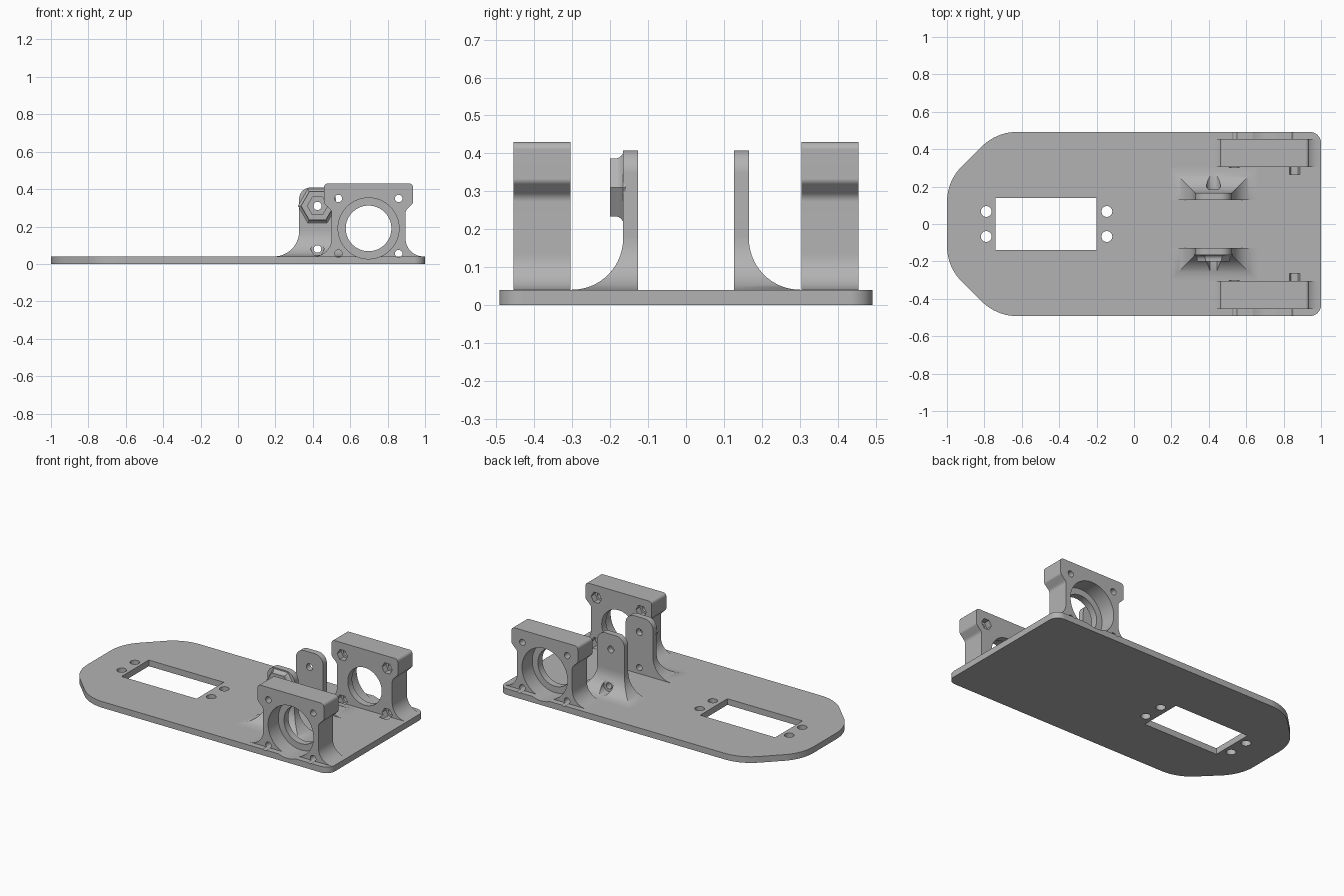
import bpy, bmesh, math
from mathutils import Vector

cube = bpy.data.objects.get("Cube")
if cube:
    bpy.data.objects.remove(cube, do_unlink=True)

grey = bpy.data.materials.new("plain_grey")
grey.use_nodes = True
COLOUR = (0.45, 0.45, 0.45, 1)
grey.diffuse_color = COLOUR
grey.node_tree.nodes["Principled BSDF"].inputs["Base Color"].default_value = COLOUR


def rounded(corners, steps=10):
    """Outline from (x, y, radius) corners, filleting each one."""
    out = []
    n = len(corners)
    for i, (x, y, r) in enumerate(corners):
        p = Vector((x, y))
        if r == 0:
            out.append(p)
            continue
        a = (Vector(corners[i - 1][:2]) - p).normalized()
        b = (Vector(corners[(i + 1) % n][:2]) - p).normalized()
        half = a.angle(b) / 2
        centre = p + (a + b).normalized() * (r / math.sin(half))
        start = p + a * (r / math.tan(half)) - centre
        end = p + b * (r / math.tan(half)) - centre
        for k in range(steps + 1):
            t = k / steps
            total = math.pi - 2 * half
            w0 = math.sin((1 - t) * total) / math.sin(total)
            w1 = math.sin(t * total) / math.sin(total)
            out.append(centre + start * w0 + end * w1)
    return out


def ngon(x, y, r, sides=48):
    return [Vector((x + r * math.cos(math.tau * i / sides),
                    y + r * math.sin(math.tau * i / sides))) for i in range(sides)]


def loft(name, rings):
    """Closed solid through rings of equal point count."""
    bm = bmesh.new()
    loops = [[bm.verts.new(p) for p in ring] for ring in rings]
    for low, high in zip(loops, loops[1:]):
        for i in range(len(low)):
            j = (i + 1) % len(low)
            bm.faces.new((low[i], low[j], high[j], high[i]))
    bm.faces.new(loops[0])
    bm.faces.new(loops[-1])
    bmesh.ops.recalc_face_normals(bm, faces=bm.faces)
    mesh = bpy.data.meshes.new(name)
    bm.to_mesh(mesh)
    bm.free()
    mesh.materials.append(grey)
    obj = bpy.data.objects.new(name, mesh)
    bpy.context.collection.objects.link(obj)
    return obj


def upright(name, outline, z0, z1):
    return loft(name, [[(p.x, p.y, z) for p in outline] for z in (z0, z1)])


def sideways(name, outline, y0, y1):
    return loft(name, [[(p.x, y, p.y) for p in outline] for y in (y0, y1)])


def cut(cutter, *targets):
    cutter.hide_render = True
    for obj in targets:
        mod = obj.modifiers.new("cut", 'BOOLEAN')
        mod.operation = 'DIFFERENCE'
        mod.solver = 'EXACT'
        mod.object = cutter
        bpy.context.view_layer.update()
        graph = bpy.context.evaluated_depsgraph_get()
        result = bpy.data.meshes.new_from_object(obj.evaluated_get(graph))
        obj.modifiers.clear()
        obj.data = result
    bpy.data.objects.remove(cutter, do_unlink=True)


# Base plate with a servo window and its screw holes
W = 0.4925
TOP = 0.04
plate = upright("base_plate", rounded([
    (1, -W, 0.06), (1, W, 0.06), (-0.735, W, 0.27), (-1, 0.23, 0.27),
    (-1, -0.23, 0.27), (-0.735, -W, 0.27)]), 0, TOP)
window = [Vector(p) for p in ((-0.74, -0.14), (-0.2, -0.14), (-0.2, 0.14), (-0.74, 0.14))]
cut(upright("cutter", window, -0.1, 0.1), plate)
for x in (-0.79, -0.145):
    for y in (-0.067, 0.067):
        cut(upright("cutter", ngon(x, y, 0.029, 32), -0.1, 0.1), plate)

parts = [plate]
MX, MZ = 0.698, 0.19      # motor axis
TX, TZ = 0.425, 0.31      # tab axis
FILLET = 0.135

for side, label in ((-1, "front"), (1, "back")):
    # Motor mount: wide head, narrow waist, flared foot
    half = [(0.198 + 0.095, 0.01, 0), (0.198 + 0.095, TOP, 0), (0.198, TOP, 0.0949),
            (0.198, 0.285, 0.03), (0.238, 0.325, 0.02), (0.238, 0.43, 0.02)]
    outline = [(MX + x, z, r) for x, z, r in half]
    outline += [(MX - x, z, r) for x, z, r in reversed(half)]
    mount = sideways(label + "_motor_mount", rounded(outline), side * 0.305, side * 0.455)

    # Motor recess on the outside, shaft opening, screw holes and nut pockets
    cut(sideways("cutter", ngon(MX, MZ, 0.122, 64), side * 0.25, side * 0.6), mount)
    cut(sideways("cutter", ngon(MX, MZ, 0.163, 64), side * 0.35, side * 0.6), mount, plate)
    for x in (MX - 0.161, MX + 0.161):
        for z in (0.055, 0.35):
            targets = (mount, plate) if z < 0.1 else (mount,)
            cut(sideways("cutter", ngon(x, z, 0.02, 24), side * 0.28, side * 0.6), *targets)
            cut(sideways("cutter", ngon(x, z, 0.037, 6), side * 0.265, side * 0.345), *targets)

    # Pivot tab with rounded top
    inner, outer, hw = 0.127, 0.166, 0.098
    seam = TOP + FILLET
    tab = sideways(label + "_pivot_tab", rounded([
        (TX - hw, seam, 0), (TX + hw, seam, 0),
        (TX + hw, 0.408, 0.06), (TX - hw, 0.408, 0.06)]), side * inner, side * outer)

    # Tab foot: concave flare on three sides, flat on the inner side
    rings = []
    for k in range(-1, 15):
        a = max(k, 0) / 14 * math.pi / 2
        f = FILLET * (1 - math.sin(a))
        z = TOP + FILLET * (1 - math.cos(a)) if k >= 0 else 0.01
        rings.append([(TX - hw - f, side * inner, z), (TX + hw + f, side * inner, z),
                      (TX + hw + f, side * (outer + f), z),
                      (TX - hw - f, side * (outer + f), z)])
    foot = loft(label + "_tab_foot", rings)
    cut(sideways("cutter", ngon(TX, 0.08, 0.02, 24), side * 0.1, side * 0.4), foot)
    sides = 6 if side < 0 else 32
    cut(sideways("cutter", ngon(TX, 0.08, 0.037, sides), side * 0.185, side * 0.4), foot)
    pivots = [tab]

    # Hexagonal nut holder on the front tab only, blended into the tab
    if side < 0:
        profile = ((0.160, 0.104), (0.166, 0.104), (0.171, 0.096), (0.178, 0.09),
                   (0.185, 0.088), (0.2, 0.088))
        boss = loft("nut_holder", [[(p.x, -y, p.y) for p in ngon(TX, TZ, r, 6)]
                                   for y, r in profile])
        cut(sideways("cutter", ngon(TX, TZ, 0.054, 6), -0.168, -0.3), boss)
        pivots.append(boss)
    cut(sideways("cutter", ngon(TX, TZ, 0.022, 32), side * 0.1, side * 0.3), *pivots)
    parts += [mount, foot] + pivots

# Smooth curved walls, keep machined edges crisp
bpy.ops.object.select_all(action='DESELECT')
for obj in parts:
    obj.select_set(True)
bpy.context.view_layer.objects.active = plate
bpy.ops.object.shade_smooth_by_angle(angle=math.radians(30))
for obj in parts:
    mod = obj.modifiers.new("even_shading", 'WEIGHTED_NORMAL')
    mod.keep_sharp = True
